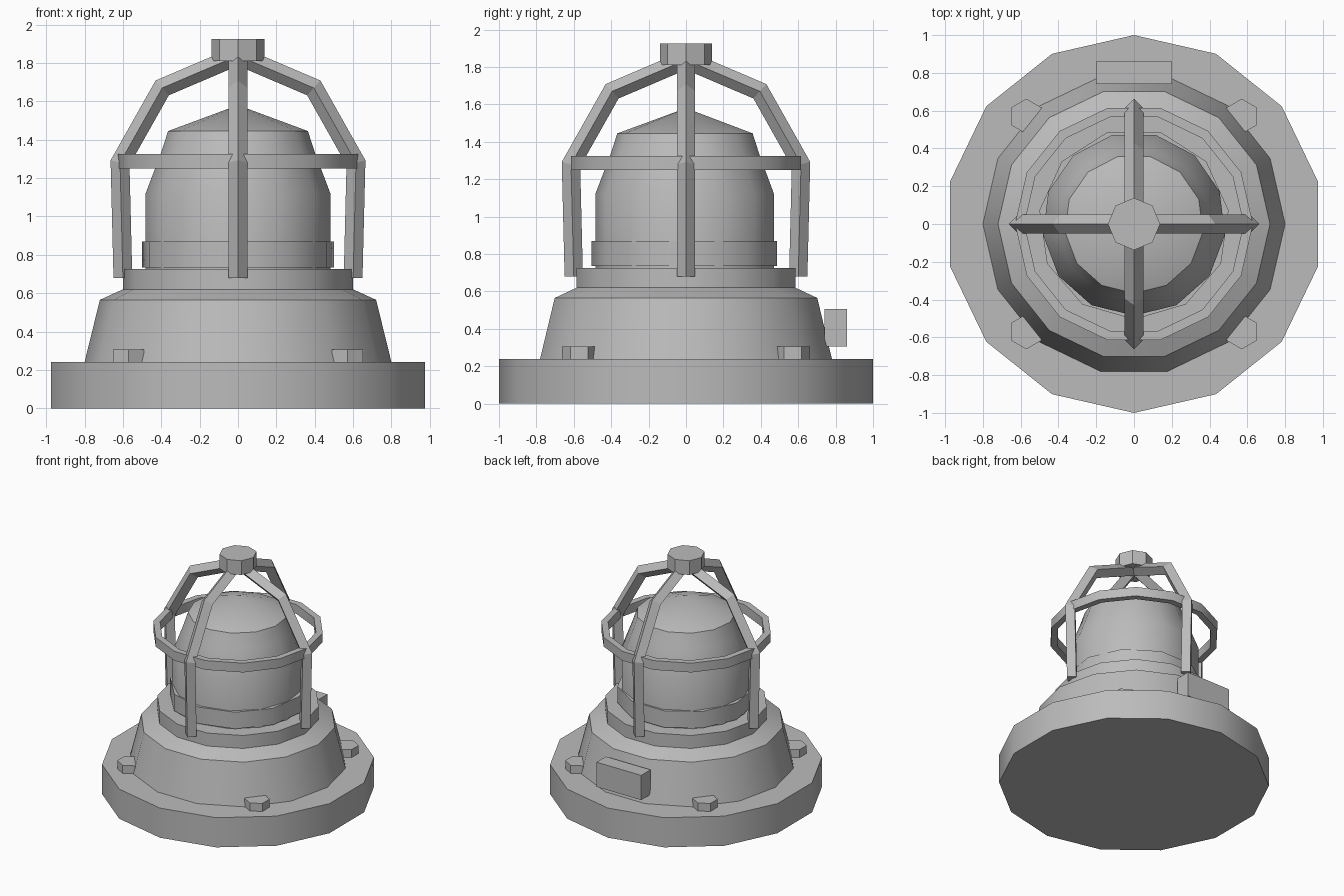
import bpy, bmesh
from math import sin, cos, pi, radians
from mathutils import Vector, Matrix

if "Cube" in bpy.data.objects:
    bpy.data.objects.remove(bpy.data.objects["Cube"], do_unlink=True)

GREY = (0.5, 0.5, 0.5, 1)
metal = bpy.data.materials.new("plain_grey")
metal.use_nodes = True
metal.diffuse_color = GREY
metal.node_tree.nodes["Principled BSDF"].inputs["Base Color"].default_value = GREY


def finish(bm, name, smooth=False):
    bmesh.ops.recalc_face_normals(bm, faces=bm.faces)
    mesh = bpy.data.meshes.new(name)
    bm.to_mesh(mesh)
    bm.free()
    mesh.materials.append(metal)
    obj = bpy.data.objects.new(name, mesh)
    bpy.context.collection.objects.link(obj)
    if smooth:
        bpy.ops.object.select_all(action='DESELECT')
        obj.select_set(True)
        bpy.context.view_layer.objects.active = obj
        bpy.ops.object.shade_smooth_by_angle(angle=radians(35))
    return obj


def bridge(bm, a, b):
    n = len(a)
    for i in range(n):
        j = (i + 1) % n
        bm.faces.new((a[i], a[j], b[j], b[i]))


def lathe(name, profile, sides, start=0.0, closed=False, centre=(0, 0), smooth=True):
    """Turn (radius, height) points round the z axis, capped or as a closed hoop."""
    bm = bmesh.new()
    rings = []
    for r, z in profile:
        angles = [start + 2 * pi * i / sides for i in range(sides)]
        rings.append([bm.verts.new((centre[0] + r * cos(a), centre[1] + r * sin(a), z))
                      for a in angles])
    for a, b in zip(rings, rings[1:]):
        bridge(bm, a, b)
    if closed:
        bridge(bm, rings[-1], rings[0])
    else:
        bm.faces.new(rings[0])
        bm.faces.new(rings[-1])
        bmesh.ops.remove_doubles(bm, verts=bm.verts, dist=0.0005)
    return finish(bm, name, smooth)


def cage_bar(name, path, half, turn):
    """Sweep a diamond section along a bent path, then turn it about z."""
    bm = bmesh.new()
    pts = [Vector((x, 0, z)) for x, z in path]
    dirs = [(b - a).normalized() for a, b in zip(pts, pts[1:])]
    side = Vector((0, half, 0))
    rings = []
    for i, p in enumerate(pts):
        before, after = dirs[max(i - 1, 0)], dirs[min(i, len(dirs) - 1)]
        mean = (before + after).normalized()
        out = Vector((mean.z, 0, -mean.x)) * half / mean.dot(after)
        rings.append([bm.verts.new(p + o) for o in (out, side, -out, -side)])
    for a, b in zip(rings, rings[1:]):
        bridge(bm, a, b)
    bm.faces.new(rings[0])
    bm.faces.new(rings[-1])
    bmesh.ops.transform(bm, matrix=Matrix.Rotation(turn, 4, 'Z'), verts=bm.verts)
    return finish(bm, name)


# Base plate and sloped housing with its collar
lathe("base_plate", [(1, 0), (1, 0.24)], 14, pi / 2)
lathe("housing", [(0.8, 0.24), (0.72, 0.565), (0.6, 0.62), (0.6, 0.725)], 14)

# Lamp dome and the band round its foot
lathe("lamp_dome", [(0.485, 0.72), (0.485, 1.12), (0.405, 1.33), (0.367, 1.445), (0, 1.58)],
      13, -pi / 2)
lathe("dome_band", [(0.506, 0.735), (0.506, 0.87)], 11, -pi / 2)

# Protective cage: hoop, four bent bars and the top hub
lathe("cage_hoop", [(0.63, 1.25), (0.63, 1.325), (0.58, 1.325), (0.58, 1.25)], 14, closed=True)
bar_path = [(0.6, 0.68), (0.615, 1.28), (0.395, 1.67), (0.02, 1.83)]
for i, label in enumerate(("left", "back", "right", "front")):
    cage_bar("cage_bar_" + label, bar_path, 0.049, i * pi / 2)
lathe("cage_hub", [(0.138, 1.81), (0.138, 1.925)], 8, smooth=False)

# Hexagonal bolts on the base plate
for x, sx in ((0.57, "left"), (-0.57, "right")):
    for y, sy in ((0.57, "back"), (-0.57, "front")):
        lathe("bolt_%s_%s" % (sy, sx), [(0.093, 0.24), (0.093, 0.305)], 6, pi / 2,
              centre=(x, y), smooth=False)

# Junction box at the back
bm = bmesh.new()
bmesh.ops.create_cube(bm, size=1)
bmesh.ops.scale(bm, vec=(0.4, 0.12, 0.2), verts=bm.verts)
bmesh.ops.translate(bm, vec=(0, 0.8, 0.405), verts=bm.verts)
finish(bm, "junction_box")
